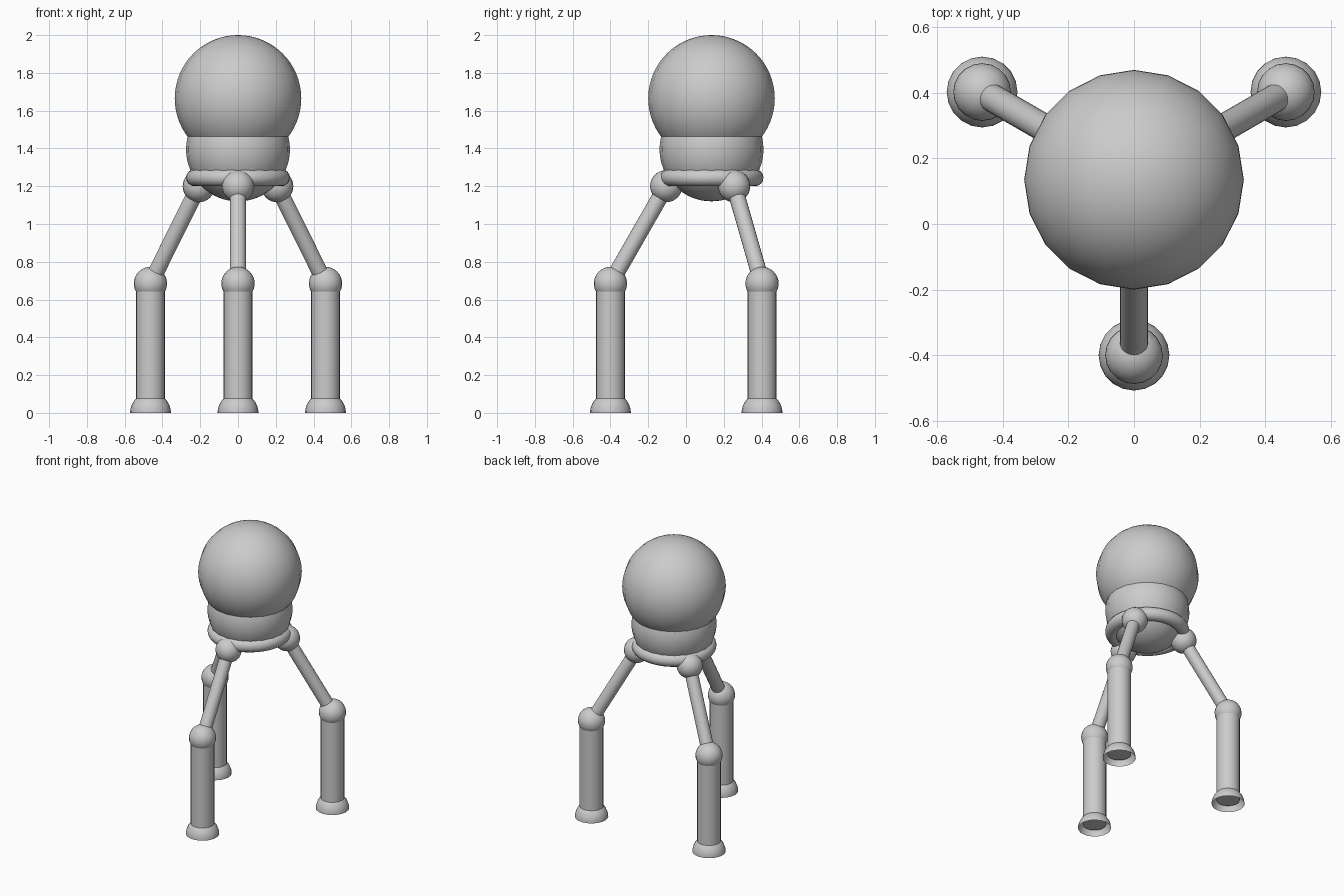
import bpy, math
from mathutils import Vector

if "Cube" in bpy.data.objects:
    bpy.data.objects.remove(bpy.data.objects["Cube"])

CY = 0.135          # body axis, set back from the origin
SEG = 20


def finish(name):
    ob = bpy.context.object
    ob.name = name
    bpy.ops.object.shade_smooth_by_angle(angle=math.radians(40))
    return ob


def ball(name, loc, r, rings=32):
    bpy.ops.mesh.primitive_uv_sphere_add(segments=SEG, ring_count=rings, radius=r, location=loc)
    return finish(name)


def rod(name, a, b, r):
    a, b = Vector(a), Vector(b)
    d = b - a
    bpy.ops.mesh.primitive_cylinder_add(vertices=SEG, radius=r, depth=d.length, location=(a + b) / 2)
    bpy.context.object.rotation_euler = d.to_track_quat('Z', 'Y').to_euler()
    return finish(name)


def foot_cup(name, loc, r, height):
    # open spherical band, hollow underneath
    n = 8
    top = math.asin(height / r)
    verts, faces = [], []
    for j in range(n + 1):
        t = top * j / n
        for i in range(SEG):
            a = 2 * math.pi * i / SEG
            verts.append((r * math.cos(t) * math.cos(a), r * math.cos(t) * math.sin(a), r * math.sin(t)))
    for j in range(n):
        for i in range(SEG):
            k = (i + 1) % SEG
            faces.append((j * SEG + i, j * SEG + k, (j + 1) * SEG + k, (j + 1) * SEG + i))
    me = bpy.data.meshes.new(name)
    me.from_pydata(verts, [], faces)
    ob = bpy.data.objects.new(name, me)
    bpy.context.collection.objects.link(ob)
    ob.location = loc
    bpy.ops.object.select_all(action='DESELECT')
    ob.select_set(True)
    bpy.context.view_layer.objects.active = ob
    return finish(name)


# head, rounded lower body and hip ring
ball("head", (0, CY, 1.665), 0.335)
ball("lower_body", (0, CY, 1.395), 0.275)
bpy.ops.mesh.primitive_torus_add(location=(0, CY, 1.245), major_radius=0.23, minor_radius=0.045,
                                 major_segments=40, minor_segments=16)
finish("hip_ring")

# three legs around the body axis
for label, deg in (("front", -90), ("right", 30), ("left", 150)):
    a = math.radians(deg)

    def at(r, z):
        return (r * math.cos(a), CY + r * math.sin(a), z)

    ball(label + "_hip", at(0.24, 1.2), 0.085, 20)
    rod(label + "_upper_leg", at(0.24, 1.2), at(0.535, 0.685), 0.043)
    ball(label + "_knee", at(0.535, 0.685), 0.088, 20)
    rod(label + "_lower_leg", at(0.535, 0.03), at(0.535, 0.685), 0.077)
    foot_cup(label + "_foot", at(0.535, 0), 0.108, 0.085)
